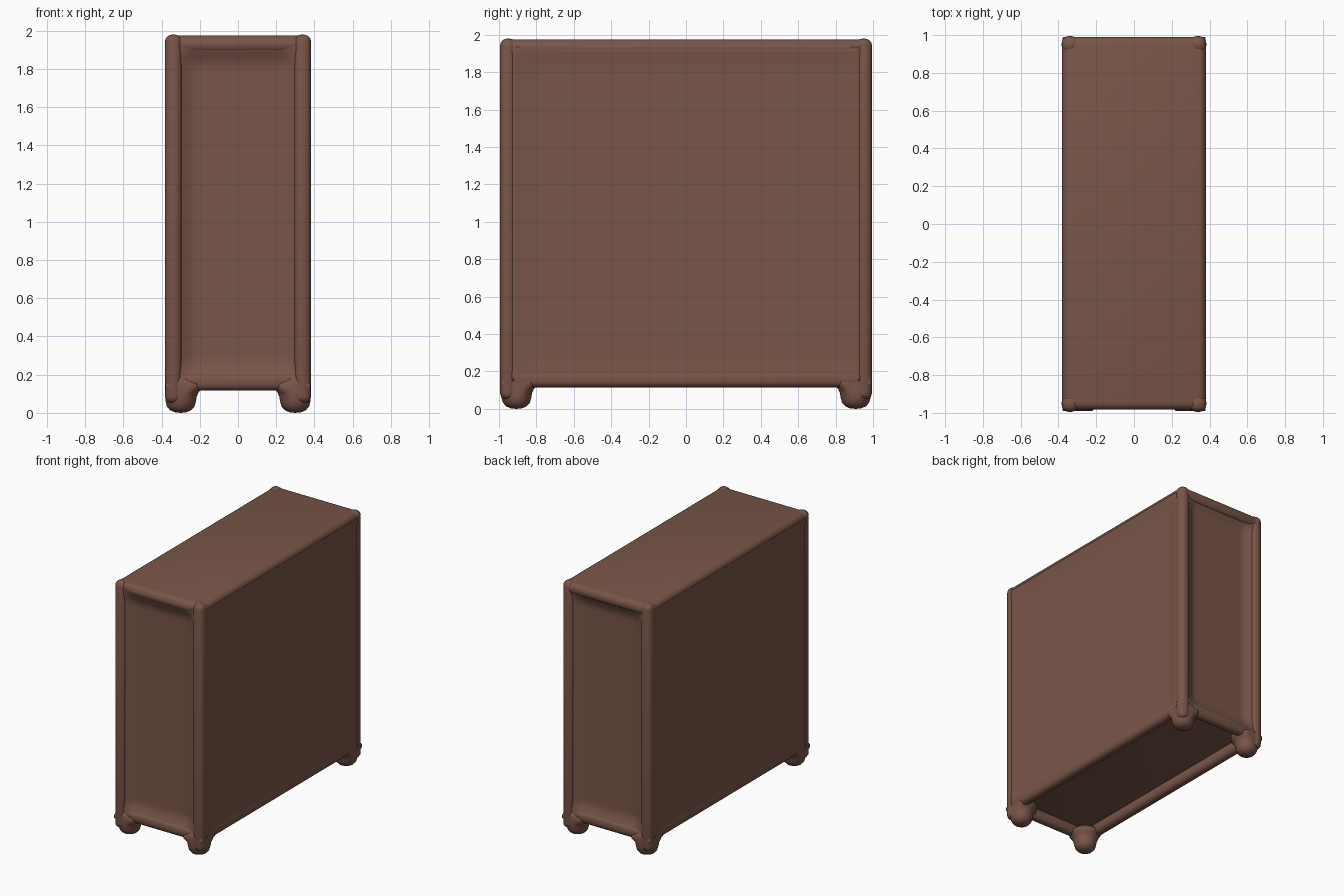
import bpy, bmesh, math
from mathutils import Matrix, Vector

cube = bpy.data.objects.get("Cube")
if cube:
    bpy.data.objects.remove(cube, do_unlink=True)

HX, HY, TOP, BASE = 0.383, 0.995, 1.98, 0.115   # half width, half length, heights

brown = bpy.data.materials.new("warm brown")
brown.use_nodes = True
color = (0.191, 0.091, 0.065, 1)
brown.diffuse_color = color
bsdf = brown.node_tree.nodes["Principled BSDF"]
bsdf.inputs["Base Color"].default_value = color
bsdf.inputs["Roughness"].default_value = 0.8


def finish(name, bm):
    bmesh.ops.recalc_face_normals(bm, faces=bm.faces)
    mesh = bpy.data.meshes.new(name)
    bm.to_mesh(mesh)
    bm.free()
    mesh.materials.append(brown)
    for poly in mesh.polygons:
        poly.use_smooth = True
    obj = bpy.data.objects.new(name, mesh)
    bpy.context.collection.objects.link(obj)
    return obj


def rounded_box(name, low, high, radius):
    low, high = Vector(low), Vector(high)
    bm = bmesh.new()
    bmesh.ops.create_cube(bm, size=1)
    for v in bm.verts:
        v.co = (low + high) / 2 + v.co * (high - low)
    bmesh.ops.bevel(bm, geom=bm.edges[:], offset=radius, segments=4,
                    profile=0.5, affect='EDGES')
    return finish(name, bm)


def dished_panel(name, half_width, low, high, depth, border, place):
    """Closed slab whose outer face curves inward from its edges."""
    bm = bmesh.new()
    bmesh.ops.create_grid(bm, x_segments=40, y_segments=60, size=1)
    for v in bm.verts:
        u = v.co.x * half_width
        w = (low + high) / 2 + v.co.y * (high - low) / 2
        edge = min(half_width - abs(u), border)
        rise = min(w - low, high - w, border)
        blend = [0.5 - 0.5 * math.cos(math.pi * d / border) for d in (edge, rise)]
        v.co = (u, -depth * blend[0] * blend[1], w)
    # Close the slab so that it reads as solid wood
    ext = bmesh.ops.extrude_face_region(bm, geom=bm.faces[:])
    for v in ext["geom"]:
        if isinstance(v, bmesh.types.BMVert):
            v.co.y = -depth - 0.02
    bm.transform(place)
    return finish(name, bm)


def foot(name, sx, sy):
    """Round-ended foot, flared on its inner sides to meet the rails."""
    profile = [(0, 0), (0.03, 0.003), (0.055, 0.014), (0.072, 0.033),
               (0.08, 0.06), (0.084, 0.085), (0.094, 0.108), (0.112, 0.125),
               (0.115, 0.15), (0.08, 0.18), (0, 0.19)]
    bm = bmesh.new()
    verts = [bm.verts.new((r, 0, z)) for r, z in profile]
    edges = [bm.edges.new(pair) for pair in zip(verts, verts[1:])]
    bmesh.ops.spin(bm, geom=verts + edges, axis=(0, 0, 1), cent=(0, 0, 0),
                   angle=math.tau, steps=32, use_duplicate=False)
    bmesh.ops.remove_doubles(bm, verts=bm.verts, dist=0.0005)
    for v in bm.verts:
        v.co.x = sx * min(v.co.x + HX - 0.083, HX - 0.004)
        v.co.y = sy * min(v.co.y + HY - 0.088, HY - 0.004)
    return finish(name, bm)


# Corner posts and feet
for sx, side in ((1, "left"), (-1, "right")):
    for sy, end in ((-1, "front"), (1, "back")):
        xs = sorted((sx * HX, sx * (HX - 0.09)))
        ys = sorted((sy * HY, sy * (HY - 0.09)))
        rounded_box(f"{end}_{side}_post", (xs[0], ys[0], 0.05),
                    (xs[1], ys[1], TOP), 0.04)
        foot(f"{end}_{side}_foot", sx, sy)

# Top board
rounded_box("top_board", (-HX + 0.003, -HY + 0.012, 1.885),
            (HX - 0.003, HY - 0.004, TOP - 0.005), 0.04)

# End panels with their lower rails
for sy, end in ((-1, "front"), (1, "back")):
    spin = Matrix.Rotation(math.pi if sy < 0 else 0, 4, 'Z')
    dished_panel(f"{end}_panel", HX - 0.04, BASE + 0.035, 1.94, 0.042, 0.13,
                 Matrix.Translation((0, sy * (HY - 0.012), 0)) @ spin)
    ys = sorted((sy * (HY - 0.012), sy * (HY - 0.09)))
    rounded_box(f"{end}_lower_rail", (-HX + 0.04, ys[0], BASE + 0.003),
                (HX - 0.04, ys[1], 0.21), 0.035)

# Long side panels with their lower rails
for sx, side in ((1, "left"), (-1, "right")):
    spin = Matrix.Rotation(-sx * math.pi / 2, 4, 'Z')
    dished_panel(f"{side}_panel", HY - 0.04, BASE + 0.035, 1.94, 0.01, 0.12,
                 Matrix.Translation((sx * (HX - 0.003), 0, 0)) @ spin)
    xs = sorted((sx * (HX - 0.003), sx * (HX - 0.08)))
    rounded_box(f"{side}_lower_rail", (xs[0], -HY + 0.04, BASE),
                (xs[1], HY - 0.04, 0.21), 0.035)

# Recessed underside
rounded_box("bottom_board", (-HX + 0.03, -HY + 0.05, 0.19),
            (HX - 0.03, HY - 0.05, 0.23), 0.005)
